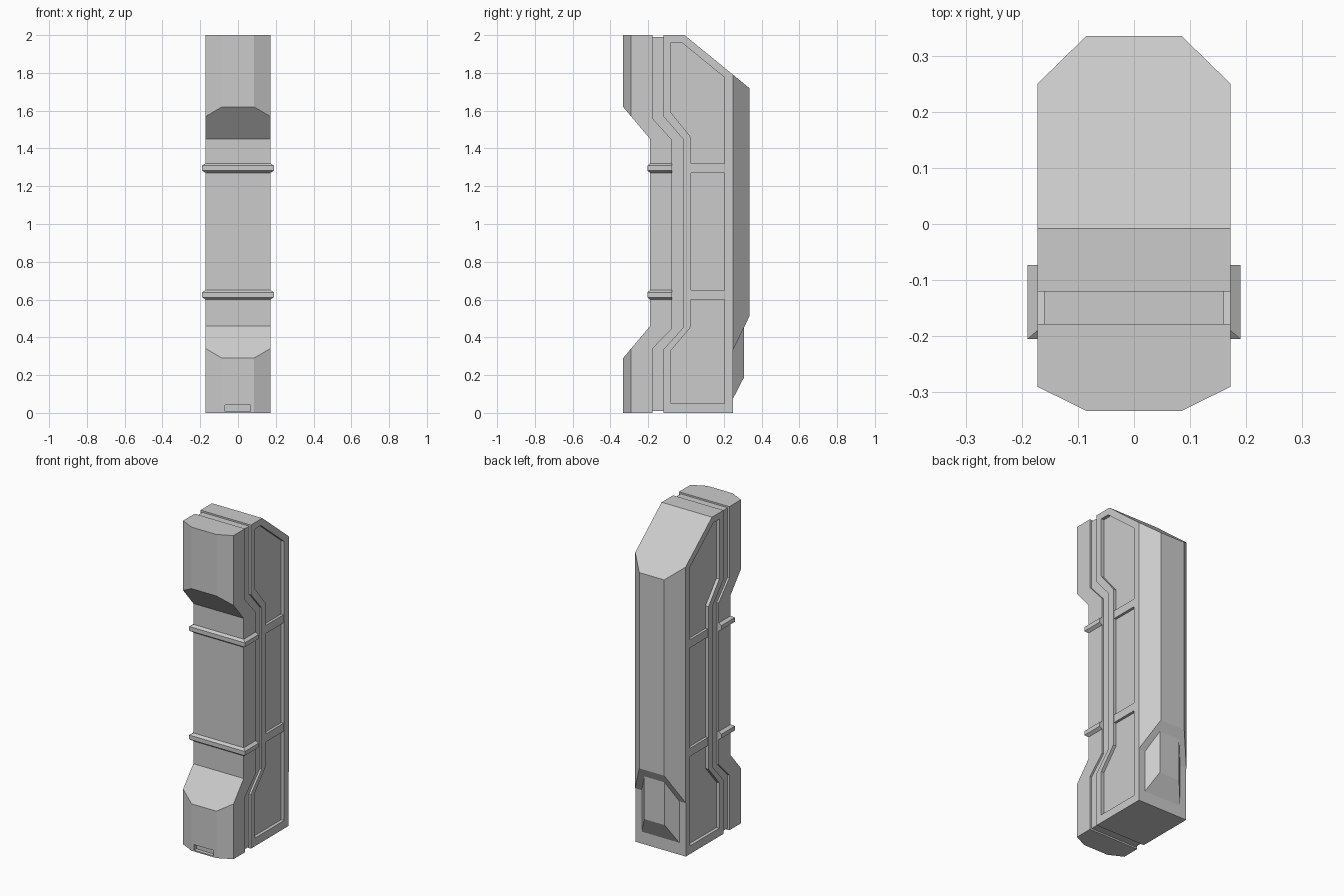
import bpy, bmesh
from mathutils import Vector

cube = bpy.data.objects.get("Cube")
if cube:
    bpy.data.objects.remove(cube, do_unlink=True)

grey = bpy.data.materials.new("light grey")
grey.use_nodes = True
grey.diffuse_color = (0.6, 0.6, 0.6, 1)
grey.node_tree.nodes["Principled BSDF"].inputs["Base Color"].default_value = (0.6, 0.6, 0.6, 1)

W = 0.172       # half width of the body


def finish(name, bm):
    bmesh.ops.recalc_face_normals(bm, faces=bm.faces)
    mesh = bpy.data.meshes.new(name)
    bm.to_mesh(mesh)
    bm.free()
    mesh.materials.append(grey)
    obj = bpy.data.objects.new(name, mesh)
    bpy.context.collection.objects.link(obj)
    return obj


def extrude(name, profile, x0, x1, cuts=()):
    """Side profile (y, z) swept from x0 to x1, then trimmed by (point, normal) planes."""
    bm = bmesh.new()
    face = bm.faces.new([bm.verts.new((x0, y, z)) for y, z in profile])
    swept = bmesh.ops.extrude_face_region(bm, geom=[face])["geom"]
    verts = [g for g in swept if isinstance(g, bmesh.types.BMVert)]
    bmesh.ops.translate(bm, verts=verts, vec=(x1 - x0, 0, 0))
    for point, normal in cuts:
        bmesh.ops.bisect_plane(bm, geom=bm.verts[:] + bm.edges[:] + bm.faces[:],
                               plane_co=point, plane_no=normal, clear_outer=True)
        bmesh.ops.holes_fill(bm, edges=[e for e in bm.edges if e.is_boundary])
    return finish(name, bm)


def loft(name, rings):
    """Stack of four-cornered rings joined into a closed solid."""
    bm = bmesh.new()
    loops = [[bm.verts.new(p) for p in ring] for ring in rings]
    for a, b in zip(loops, loops[1:]):
        for i in range(4):
            j = (i + 1) % 4
            bm.faces.new((a[i], a[j], b[j], b[i]))
    bm.faces.new(loops[0])
    bm.faces.new(loops[-1])
    return finish(name, bm)


def subtract(obj, cutters):
    for cutter in cutters:
        mod = obj.modifiers.new("cut", "BOOLEAN")
        mod.operation = "DIFFERENCE"
        mod.solver = "EXACT"
        mod.object = cutter
    graph = bpy.context.evaluated_depsgraph_get()
    mesh = bpy.data.meshes.new_from_object(obj.evaluated_get(graph))
    obj.modifiers.clear()
    obj.data = mesh
    for cutter in cutters:
        bpy.data.objects.remove(cutter, do_unlink=True)


def corner_cuts(x, y, x2, y2):
    """Mirrored vertical planes through (x, y) and (x2, y2), facing outward."""
    n = Vector((abs(y2 - y), (x - x2) * (1 if y2 > y else -1), 0))
    return [((s * x, y, 1), (s * n.x, n.y, 0)) for s in (1, -1)]


# Front grip with chamfered corners and a slot at its foot
grip = extrude("front_grip", [
    (-0.333, 0), (-0.333, 0.29), (-0.19, 0.46), (-0.19, 1.45), (-0.333, 1.62), (-0.333, 2),
    (-0.178, 2), (-0.178, 1.56), (-0.074, 1.445), (-0.074, 0.445), (-0.178, 0.34), (-0.178, 0)],
    -W, W, corner_cuts(W, -0.29, 0.085, -0.333))
slot = extrude("slot_cutter", [(-0.4, 0.008), (-0.31, 0.008), (-0.31, 0.042), (-0.4, 0.042)],
               -0.068, 0.065)
subtract(grip, [slot])

# Sunken core that shows as the groove between both halves
extrude("groove_core", [
    (-0.2, 0.01), (-0.2, 0.33), (-0.1, 0.45), (-0.1, 1.45), (-0.2, 1.56), (-0.2, 1.99),
    (-0.1, 1.99), (-0.1, 1.57), (0.0, 1.45), (0.0, 0.45), (-0.1, 0.33), (-0.1, 0.01)],
    -0.16, 0.16)

# Main housing with a recessed panel on each side
housing = extrude("main_housing", [
    (-0.12, 0), (-0.12, 0.335), (-0.016, 0.45), (-0.016, 1.45), (-0.12, 1.57), (-0.12, 2),
    (-0.008, 2), (0.248, 1.791), (0.248, 0)], -W, W)
panel = [(-0.08, 0.05), (-0.08, 0.33), (0.026, 0.455), (0.026, 1.46), (-0.08, 1.59),
         (-0.08, 1.96), (-0.022, 1.96), (0.205, 1.775), (0.205, 0.05)]
subtract(housing, [extrude("panel_cutter", panel, s * (W - 0.02), s * (W + 0.05))
                   for s in (1, -1)])

# Chamfered back shell and the raised pad below it
extrude("back_shell", [(0.248, 0.33), (0.248, 1.791), (0.335, 1.72), (0.335, 0.51)],
        -W, W, corner_cuts(W, 0.25, 0.085, 0.335))
loft("back_pad", [
    [(-0.13, 0.246, 0.07), (0.13, 0.246, 0.07), (0.13, 0.246, 0.45), (-0.13, 0.246, 0.45)],
    [(-0.07, 0.308, 0.19), (0.07, 0.308, 0.19), (0.07, 0.308, 0.455), (-0.07, 0.308, 0.455)]])

# Bands around the grip and the matching ribs across the panels
for label, z in (("lower", 0.625), ("upper", 1.296)):
    def ring(x, y, h):
        return [(-x, y, h), (x, y, h), (x, -0.073, h), (-x, -0.073, h)]
    loft(label + "_band", [ring(W, -0.19, z - 0.025), ring(0.19, -0.205, z - 0.013),
                           ring(0.19, -0.205, z + 0.013), ring(W, -0.19, z + 0.025)])
    for side, s in (("left", 1), ("right", -1)):
        extrude(label + "_rib_" + side,
                [(0.026, z - 0.025), (0.205, z - 0.025), (0.205, z + 0.025), (0.026, z + 0.025)],
                s * 0.15, s * (W - 0.004))
